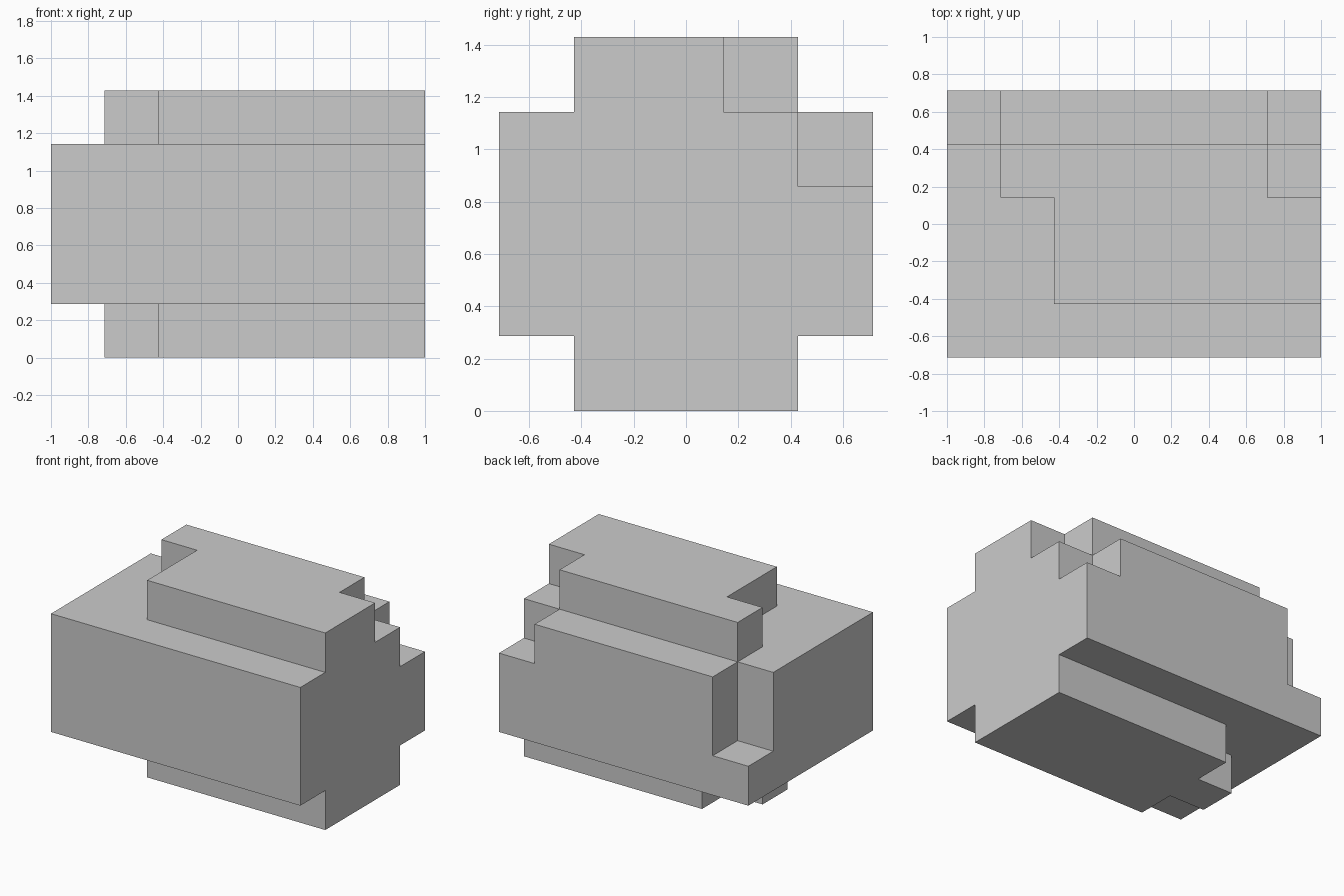
import bpy, bmesh
from math import radians
from mathutils import Vector

if "Cube" in bpy.data.objects:
    bpy.data.objects.remove(bpy.data.objects["Cube"])

U = 2 / 7  # one block unit; the model is 7 x 5 x 5 units


def box(x0, x1, y0, y1, z0, z1):
    """Set of unit cells filling a box given in block units."""
    return {(x, y, z) for x in range(x0, x1) for y in range(y0, y1) for z in range(z0, z1)}


# Main body with its two notched back corners
cells = box(0, 7, 0, 5, 1, 4)
cells -= box(0, 1, 4, 5, 2, 4) | box(6, 7, 4, 5, 3, 4)
# Raised top: front slab and offset back strip
cells |= box(2, 7, 1, 3, 4, 5) | box(1, 6, 3, 4, 4, 5)
# Base slab with a tab on its left end
cells |= box(2, 7, 1, 4, 0, 1) | box(1, 2, 2, 3, 0, 1)

# Outer skin: one quad wherever a cell has no neighbour
bm = bmesh.new()
for c in sorted(cells):
    for axis in range(3):
        for side in (0, 1):
            n = list(c)
            n[axis] += 2 * side - 1
            if tuple(n) in cells:
                continue
            b, d = (axis + 1) % 3, (axis + 2) % 3
            loop = [(0, 0), (1, 0), (1, 1), (0, 1)]
            verts = []
            for i, j in (loop if side else loop[::-1]):
                p = Vector(c)
                p[axis] += side
                p[b] += i
                p[d] += j
                verts.append(bm.verts.new((p - Vector((3.5, 2.5, 0))) * U))
            bm.faces.new(verts)
bmesh.ops.remove_doubles(bm, verts=bm.verts, dist=1e-4)
# Merge coplanar quads into clean flat faces
bmesh.ops.dissolve_limit(bm, angle_limit=radians(1), verts=bm.verts, edges=bm.edges)

mesh = bpy.data.meshes.new("stepped_block")
bm.to_mesh(mesh)
bm.free()
bpy.context.collection.objects.link(bpy.data.objects.new("stepped_block", mesh))
